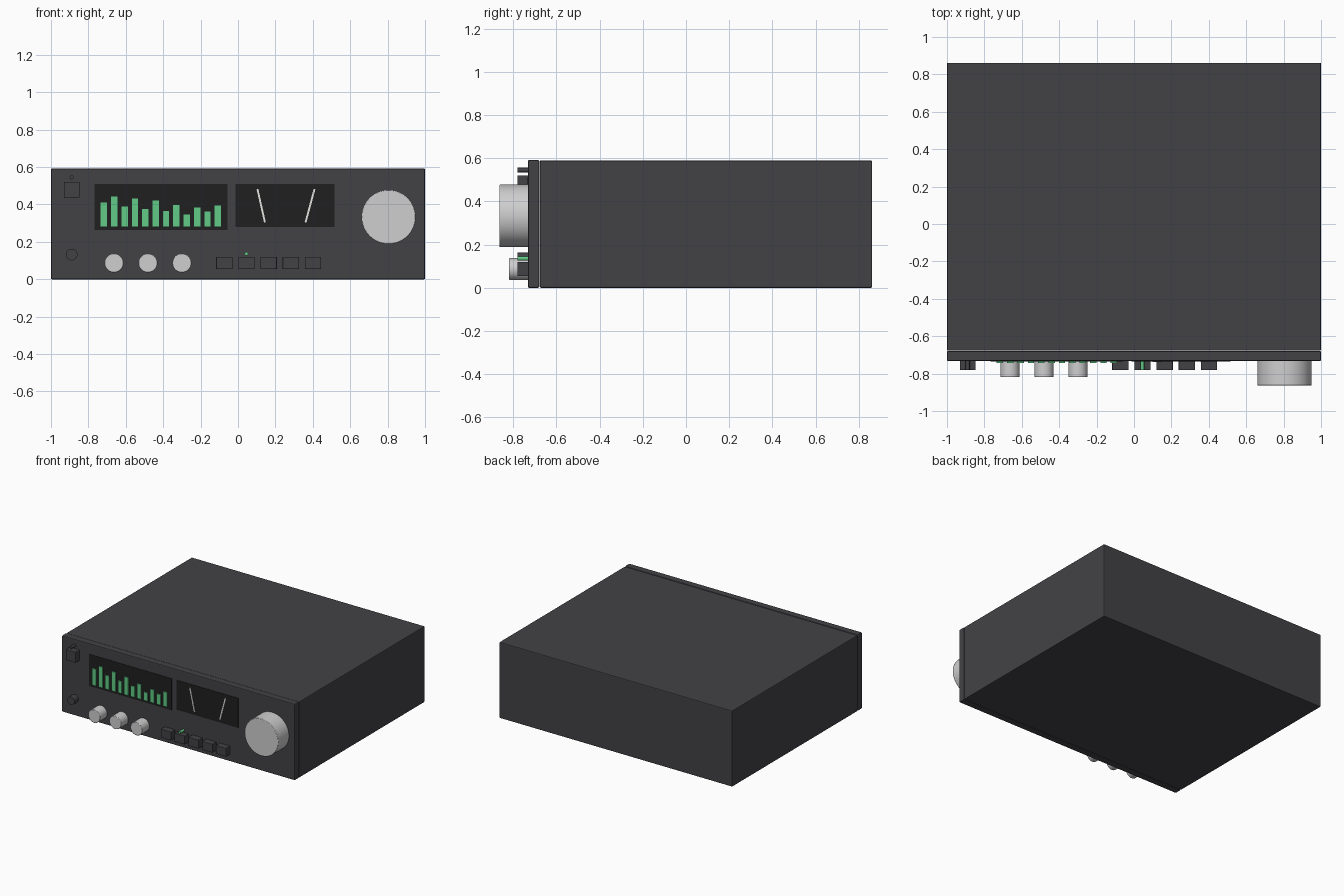
import bpy, math

if "Cube" in bpy.data.objects:
    bpy.data.objects.remove(bpy.data.objects["Cube"])


def material(name, rgb):
    m = bpy.data.materials.new(name)
    m.diffuse_color = (*rgb, 1)
    m.use_nodes = True
    m.node_tree.nodes["Principled BSDF"].inputs["Base Color"].default_value = m.diffuse_color
    return m


CASE = material("charcoal", (0.055, 0.053, 0.06))
SCREEN = material("screen_black", (0.014, 0.014, 0.015))
GREEN = material("display_green", (0.12, 0.60, 0.24))
METAL = material("silver", (0.62, 0.62, 0.62))
WHITE = material("needle_white", (0.8, 0.8, 0.77))

FACE = -0.732   # front surface of the panel


def bevel(ob, width, segments=2):
    mod = ob.modifiers.new("Bevel", "BEVEL")
    mod.width = width
    mod.segments = segments
    mod.limit_method = "ANGLE"


def box(name, x, y, z, mat, bev=0, tilt=0):
    """Box from (min, max) ranges, optionally tilted about y."""
    mid = [(a + b) / 2 for a, b in (x, y, z)]
    bpy.ops.mesh.primitive_cube_add(size=1, location=mid)
    ob = bpy.context.object
    ob.name = name
    ob.scale = [b - a for a, b in (x, y, z)]
    bpy.ops.object.transform_apply(location=False, rotation=False, scale=True)
    ob.rotation_euler.y = tilt
    ob.data.materials.append(mat)
    if bev:
        bevel(ob, bev)
    return ob


def knob(name, x, z, radius, front, mat, bev=0, sides=48):
    """Cylinder standing out of the panel towards -y."""
    back = FACE + 0.01
    bpy.ops.mesh.primitive_cylinder_add(
        vertices=sides, radius=radius, depth=back - front,
        location=(x, (front + back) / 2, z), rotation=(math.pi / 2, 0, 0))
    ob = bpy.context.object
    ob.name = name
    ob.data.materials.append(mat)
    bpy.ops.object.shade_smooth_by_angle(angle=math.radians(35))
    if bev:
        bevel(ob, bev)
    return ob


# Cabinet and front panel
box("cabinet", (-1, 1), (-0.677, 0.862), (0, 0.59), CASE, 0.006)
box("front_panel", (-1, 1), (FACE, -0.679), (0, 0.592), CASE, 0.006)

# Display windows
box("spectrum_window", (-0.767, -0.056), (FACE - 0.003, FACE + 0.003), (0.264, 0.51), SCREEN)
box("meter_window", (-0.013, 0.516), (FACE - 0.003, FACE + 0.003), (0.28, 0.51), SCREEN)

# Spectrum bars
tops = [0.411, 0.443, 0.389, 0.432, 0.376, 0.421,
        0.365, 0.397, 0.347, 0.384, 0.363, 0.395]
for i, top in enumerate(tops):
    x = -0.717 + i * 0.0554
    box(f"spectrum_bar_{i + 1}", (x - 0.017, x + 0.017), (-0.743, FACE), (0.282, top), GREEN)

# Meter needles, each from its lower to its upper end
for i, (x0, x1) in enumerate([(0.144, 0.104), (0.361, 0.409)]):
    z0, z1 = 0.304, 0.482
    x, z = (x0 + x1) / 2, (z0 + z1) / 2
    half = math.hypot(x1 - x0, z1 - z0) / 2
    box(f"meter_needle_{i + 1}", (x - 0.005, x + 0.005), (-0.739, FACE),
        (z - half, z + half), WHITE, tilt=math.atan2(x1 - x0, z1 - z0))

# Volume and tone knobs
knob("volume_knob", 0.805, 0.333, 0.145, -0.864, METAL, 0.004, 64)
for i in range(3):
    knob(f"tone_knob_{i + 1}", -0.663 + i * 0.1815, 0.087, 0.051, -0.819, METAL, 0.003)

# Power button, its lamp and the headphone socket
box("power_button", (-0.931, -0.847), (-0.781, FACE + 0.01), (0.437, 0.52), CASE, 0.003)
knob("power_lamp", -0.889, 0.545, 0.011, -0.781, CASE, sides=16)
knob("headphone_socket", -0.889, 0.132, 0.031, -0.781, CASE, sides=32)

# Selector buttons with one lit lamp
for i in range(5):
    x = -0.073 + i * 0.1185
    box(f"selector_button_{i + 1}", (x - 0.044, x + 0.044), (-0.781, FACE + 0.01),
        (0.054, 0.12), CASE, 0.003)
knob("selector_lamp", 0.045, 0.136, 0.01, -0.781, GREEN, sides=16)
